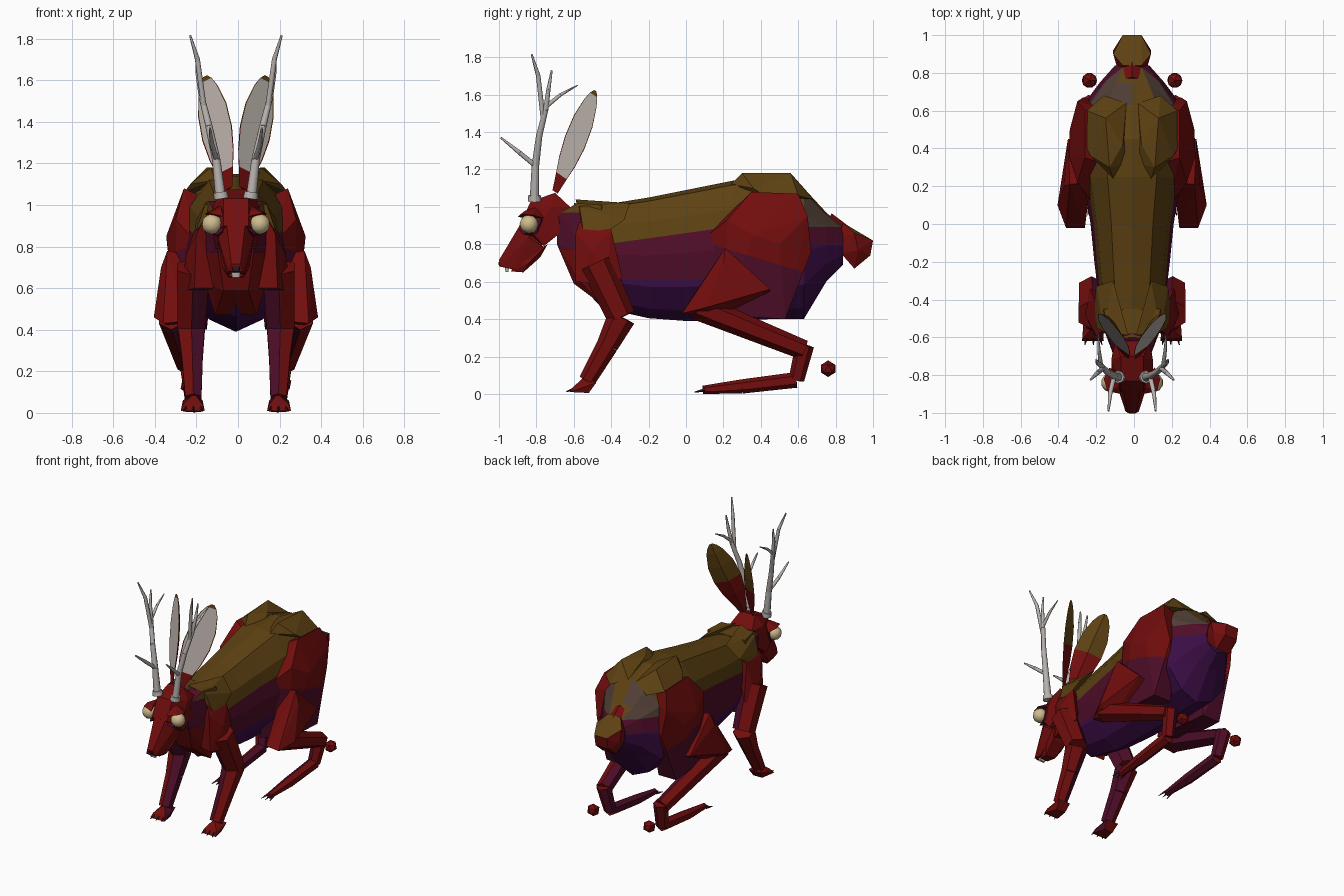
import bpy, bmesh, math
from mathutils import Vector

if "Cube" in bpy.data.objects:
    bpy.data.objects.remove(bpy.data.objects["Cube"])

CX = -0.01   # plane of symmetry
COLOURS = {
    "red": (.168, .004, .004), "olive": (.11, .053, .006), "plum": (.077, .004, .021),
    "violet": (.044, .004, .06), "umber": (.08, .048, .037), "pale": (.52, .46, .425),
    "horn": (.48, .45, .43), "amber": (.62, .5, .27), "dark": (.03, .01, .015)}
NAMES = list(COLOURS)
MATS = []
for n, c in COLOURS.items():
    m = bpy.data.materials.new(n)
    m.diffuse_color = (*c, 1)
    m.use_nodes = True
    m.node_tree.nodes["Principled BSDF"].inputs["Base Color"].default_value = m.diffuse_color
    MATS.append(m)


def finish(name, bm, rule, cuts=(), smooth=False):
    """Slice along the colour borders, paint faces by rule and make the object."""
    bmesh.ops.recalc_face_normals(bm, faces=bm.faces)
    for co, no in cuts:
        bmesh.ops.bisect_plane(bm, geom=bm.verts[:] + bm.edges[:] + bm.faces[:],
                               plane_co=co, plane_no=no)
    bm.normal_update()
    for e in bm.edges:
        e.smooth = e.calc_face_angle(0) < .9
    for f in bm.faces:
        col = rule if isinstance(rule, str) else rule(f.calc_center_median(), f.normal)
        f.material_index = NAMES.index(col)
        f.smooth = smooth
    me = bpy.data.meshes.new(name)
    bm.to_mesh(me)
    bm.free()
    for m in MATS:
        me.materials.append(m)
    ob = bpy.data.objects.new(name, me)
    bpy.context.collection.objects.link(ob)
    return ob


def add_hull(bm, pts, s=1):
    vs = [bm.verts.new((CX + s * p[0], p[1], p[2])) for p in pts]
    res = bmesh.ops.convex_hull(bm, input=vs)
    junk = {v for v in res["geom_interior"] + res["geom_unused"] if isinstance(v, bmesh.types.BMVert)}
    bmesh.ops.delete(bm, geom=list(junk), context='VERTS')


def hull(name, pts, rule, s=1, cuts=()):
    bm = bmesh.new()
    add_hull(bm, pts, s)
    return finish(name, bm, rule, cuts)


def loft(bm, rings, s=1):
    """Skin closed rings of points and cap both ends."""
    loops = [[bm.verts.new((CX + s * p[0], p[1], p[2])) for p in r] for r in rings]
    for A, B in zip(loops, loops[1:]):
        for i in range(len(A)):
            j = (i + 1) % len(A)
            bm.faces.new((A[i], A[j], B[j], B[i]))
    bm.faces.new(loops[0])
    bm.faces.new(loops[-1])


def both(pts):
    return [(k * x, y, z) for x, y, z in pts for k in (1, -1)]


def add_limb(bm, path, s=1, sides=6):
    """Chain of tapered prisms through (x, y, z, radius) points."""
    for a, b in zip(path, path[1:]):
        d = Vector(b[:3]) - Vector(a[:3])
        u = d.cross(Vector((1, 0, 0))).normalized()
        v = d.cross(u).normalized()
        ring = []
        for p in (a, b):
            for i in range(sides):
                t = math.tau * i / sides
                ring.append(Vector(p[:3]) + p[3] * (u * math.cos(t) + v * math.sin(t)))
        add_hull(bm, ring, s)


def limb(name, path, rule, s=1, sides=6):
    bm = bmesh.new()
    add_limb(bm, path, s, sides)
    return finish(name, bm, rule)


def ball(name, loc, r, rule, sub=1, s=1, smooth=False):
    bm = bmesh.new()
    bmesh.ops.create_icosphere(bm, subdivisions=sub, radius=r)
    for v in bm.verts:
        v.co += Vector((CX + s * loc[0], loc[1], loc[2]))
    return finish(name, bm, rule, (), smooth)


# Torso: lofted rings (y, top, bottom, half width)
rings = [(-.6, 1.02, .62, .12), (-.45, 1.01, .46, .17), (-.2, 1.05, .405, .2),
         (0, 1.09, .39, .22), (.25, 1.14, .39, .26), (.45, 1.15, .4, .28),
         (.63, 1.1, .4, .26), (.75, .97, .6, .17), (.84, .89, .69, .09)]
half = [(0, 1), (.5, .97), (.85, .8), (1, .52), (.9, .26), (.5, .08), (0, 0)]
section = half + [(-x, z) for x, z in half[-2:0:-1]]
bm = bmesh.new()
loft(bm, [[(x * w, y, b + f * (t - b)) for x, f in section] for y, t, b, w in rings])


def torso_paint(c, n):
    if c.y > .63:
        if c.z > .9:
            return "umber" if c.y > .66 and abs(c.x) > .06 else "olive"
        return "plum" if c.z > .8 else "violet"
    if c.z > .86 + .14 * c.y:
        return "olive"
    return "plum" if c.z > .61 else "violet"


finish("torso", bm, torso_paint, [((0, 0, .86), (0, -.14, 1)), ((0, 0, .61), (0, 0, 1)),
                                  ((0, 0, .9), (0, .01, 1)), ((0, .63, 0), (0, 1, 0)),
                                  ((0, 0, .8), (0, 0, 1))])

# Neck and chest
hull("neck", both([(.1, -.69, .96), (.09, -.69, .8), (.06, -.6, .59), (.13, -.58, 1.02),
                   (.15, -.45, 1.01), (.18, -.48, .72), (.1, -.44, .47), (.11, -.57, .61)]),
     lambda c, n: "olive" if c.z > .97 and c.y > -.62 else ("red" if c.z < .77 else "plum"),
     cuts=[((0, 0, .97), (0, 0, 1)), ((0, 0, .77), (0, 0, 1))])
# Pointed mane patches
for s in (1, -1):
    hull("mane_tuft", [(.02, -.59, 1.04), (.15, -.57, 1.0), (.19, -.55, .88), (.2, -.42, .87),
                       (.06, -.5, .95), (.1, -.3, 1.02), (.19, -.33, .93)], "olive", s)

# Head: skull, muzzle, jaw
hull("skull", both([(.06, -.83, 1.03), (.06, -.7, 1.075), (.09, -.62, 1.0), (.11, -.72, 1.0),
                    (.1, -.66, .87), (.1, -.76, .79), (.11, -.82, .86), (.06, -.89, .9)]), "red")
hull("muzzle", both([(.05, -.86, .95), (.085, -.84, .84), (.022, -1.0, .715), (.035, -.993, .68),
                     (.075, -.76, .78), (.045, -.92, .665)]), "red")
hull("jaw", both([(.03, -.935, .655), (.065, -.84, .7), (.08, -.74, .8), (.05, -.78, .73),
                  (.04, -.92, .7), (.037, -.87, .65)]), "red")
hull("nose", both([(.016, -1.003, .705), (.025, -.988, .69), (.012, -1.0, .68), (.018, -.97, .7)]), "dark")
hull("teeth", both([(.022, -.97, .68), (.022, -.945, .68), (.018, -.965, .652), (.018, -.95, .652)]), "pale")

for s in (1, -1):
    def skin(c, n, s=s):
        return "plum" if n.x * s < -.35 else "red"

    # Eyes with lids and sockets
    ball("eye", (.115, -.84, .908), .05, "amber", 2, s, True)
    hull("eyelid", [(.06, -.9, .945), (.13, -.885, .96), (.15, -.82, .957), (.12, -.76, .94),
                    (.07, -.8, 1.0), (.07, -.86, .98)], "red", s)
    hull("eye_socket", [(.06, -.893, .88), (.09, -.875, .855), (.115, -.8, .86), (.12, -.77, .94),
                        (.07, -.75, .9), (.07, -.8, .84)], "plum", s)

    # Ears turned outwards: pale inside, thin rim, olive tip, red root
    base, tip = Vector((.035, -.7, 1.08)), Vector((.148, -.485, 1.62))
    axis = (tip - base).normalized()
    face = Vector((.62, -.77, .13))
    face = (face - axis * face.dot(axis)).normalized()
    wide = axis.cross(face)
    ear = []
    for t, w in ((0, .025), (.16, .052), (.3, .077), (.49, .095), (.7, .09), (.88, .06), (.96, .035), (1, .012)):
        p = base.lerp(tip, t)
        ear.append([p + wide * w, p + wide * w * .93, p - wide * w * .93, p - wide * w,
                    p - face * (w * .4)])

    def ear_paint(c, n, s=s):
        d = Vector(((c.x - CX) * s, c.y, c.z)) - base
        inside = abs(d.dot(wide)) < .008 and d.dot(face) > -.005
        if inside and .16 < d.dot(axis) / (tip - base).length < .96:
            return "pale"
        return "olive" if c.z > 1.34 else "red"

    bm = bmesh.new()
    loft(bm, ear, s)
    finish("ear", bm, ear_paint)

    # Antlers: burr, beam and tines
    bm = bmesh.new()
    for path in (
            [(.07, -.81, 1.03, .036), (.075, -.81, 1.062, .033)],
            [(.075, -.81, 1.05, .025), (.095, -.805, 1.22, .02), (.13, -.785, 1.38, .017),
             (.165, -.75, 1.52, .014), (.183, -.735, 1.63, .011), (.19, -.718, 1.73, .005)],
            [(.095, -.805, 1.22, .013), (.115, -.89, 1.29, .012), (.125, -.99, 1.37, .005)],
            [(.155, -.765, 1.48, .013), (.185, -.79, 1.7, .012), (.22, -.825, 1.815, .005)],
            [(.165, -.75, 1.535, .012), (.175, -.67, 1.6, .009), (.18, -.58, 1.65, .003)]):
        add_limb(bm, path, s, 8)
    finish("antler", bm, "horn", smooth=True)

    # Front leg
    hull("shoulder", [(.19, -.59, .86), (.16, -.57, .92), (.2, -.4, .88), (.24, -.5, .76),
                      (.265, -.42, .58), (.2, -.59, .6), (.22, -.34, .62), (.08, -.56, .6),
                      (.08, -.45, .86)], "red", s)
    limb("front_leg", [(.205, -.48, .7, .09), (.215, -.345, .41, .076), (.21, -.42, .26, .058),
                       (.205, -.53, .07, .045)], skin, s)
    hull("front_paw", [(.15, -.62, .01), (.265, -.62, .01), (.16, -.6, .04), (.255, -.6, .04),
                       (.16, -.48, .06), (.255, -.48, .06), (.17, -.52, .005), (.24, -.52, .005),
                       (.2, -.54, .095)], skin, s)

    # Haunch, rump lump and hind leg
    hull("haunch", [(.19, .08, .82), (.29, .22, .93), (.25, .35, 1.08), (.25, .6, 1.07),
                    (.335, .36, .85), (.33, .5, .8), (.29, .65, .95), (.26, .67, .76),
                    (.08, .3, 1.0), (.08, .6, 1.0), (.28, .53, .4), (.14, .53, .4),
                    (.28, .2, .42), (.15, .05, .45)],
         lambda c, n: "red" if c.z > .84 - .3 * c.y else "plum", s,
         [((0, 0, .84), (0, .3, 1))])
    hull("rump", [(.12, .3, 1.18), (.14, .56, 1.18), (.05, .42, 1.165), (.02, .32, 1.1),
                  (.22, .36, 1.1), (.25, .42, 1.06), (.24, .6, 1.06), (.1, .24, 1.12),
                  (.03, .64, 1.09), (.15, .68, 1.04)], "olive", s)
    hull("thigh", [(.395, .1, .46), (.35, -.02, .43), (.25, -.02, .44), (.36, .2, .7),
                   (.33, .21, .78), (.22, .22, .76), (.34, .45, .56), (.2, .45, .52),
                   (.3, .15, .41)], skin, s)
    limb("hind_shin", [(.31, .06, .465, .07), (.235, .63, .235, .053)], skin, s)
    limb("hind_foot", [(.23, .635, .26, .05), (.21, .59, .075, .042), (.205, .3, .04, .038),
                       (.2, .09, .022, .022)], skin, s)

    # Claws
    bm = bmesh.new()
    for k in (-.035, 0, .035):
        add_limb(bm, [(.205 + k, -.6, .025, .01), (.205 + k * 1.3, -.64, .012, .002)], s, 4)
        add_limb(bm, [(.2 + k * .7, .1, .02, .01), (.2 + k, .045, .01, .002)], s, 4)
    finish("claws", bm, "dark")

    # Small ball behind each heel
    ball("heel_ball", (.226, .76, .135), .045, "red", 1, s)

# Tail: stub and faceted tuft
limb("tail_stub", [(0, .74, .89, .085), (0, .86, .83, .06)],
     lambda c, n: "plum" if n.z < .3 else "red")
hull("tail_tuft", both([(.05, .84, .915), (.1, .9, .86), (.05, 1.0, .82), (.05, .985, .74),
                        (.1, .92, .77), (.055, .9, .67), (.08, .83, .75), (.07, .81, .83)]),
     lambda c, n: "olive" if n.z > .5 and abs(n.x) < .5 else "red")
